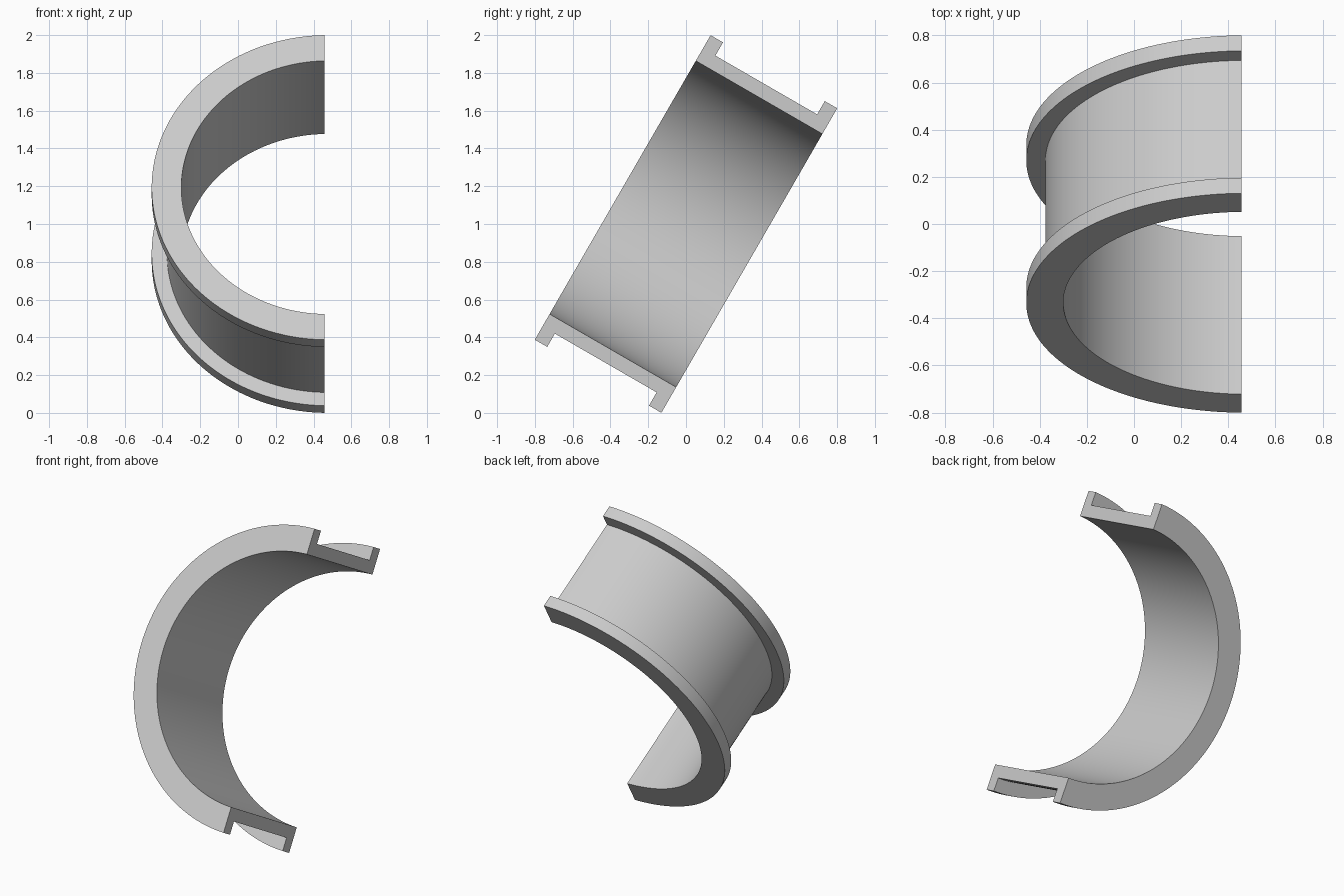
import bpy, bmesh
from math import radians, pi
from mathutils import Vector, Matrix

cube = bpy.data.objects.get("Cube")
if cube:
    bpy.data.objects.remove(cube)

# Plain grey metal
grey = bpy.data.materials.new("light_grey")
grey.use_nodes = True
colour = (0.6, 0.6, 0.6, 1)
grey.diffuse_color = colour
grey.node_tree.nodes["Principled BSDF"].inputs["Base Color"].default_value = colour

# Sizes of the half bearing shell
bore, groove, rim = 0.774, 0.85, 0.931
half_length, flange = 0.387, 0.076
kerf = 0.017    # the saw cut stops short of the shell's axis
tilt = radians(-30)

# Channel-shaped cross-section: (position along axis, radius)
inner = half_length - flange
section = [(-half_length, bore), (-half_length, rim), (-inner, rim), (-inner, groove),
           (inner, groove), (inner, rim), (half_length, rim), (half_length, bore)]

# Sweep the section through half a turn about the local y axis
bm = bmesh.new()
verts = [bm.verts.new((0, y, r)) for y, r in section]
edges = [bm.edges.new((verts[i - 1], verts[i])) for i in range(len(verts))]
bmesh.ops.spin(bm, geom=verts + edges, cent=(0, 0, 0), axis=(0, 1, 0),
               angle=-pi, steps=96)

# Trim the split face and close both ends
bmesh.ops.bisect_plane(bm, geom=bm.verts[:] + bm.edges[:] + bm.faces[:],
                       plane_co=(-kerf, 0, 0), plane_no=(1, 0, 0), clear_outer=True)
bmesh.ops.holes_fill(bm, edges=[e for e in bm.edges if e.is_boundary], sides=0)
bmesh.ops.recalc_face_normals(bm, faces=bm.faces[:])

# Tilt the shell and centre it
place = Matrix.Translation(Vector((0.457 + kerf, 0, 1))) @ Matrix.Rotation(tilt, 4, 'X')
bm.transform(place)

mesh = bpy.data.meshes.new("flanged_half_shell")
bm.to_mesh(mesh)
bm.free()
mesh.materials.append(grey)
shell = bpy.data.objects.new("flanged_half_shell", mesh)
bpy.context.collection.objects.link(shell)

bpy.ops.object.select_all(action='DESELECT')
shell.select_set(True)
bpy.context.view_layer.objects.active = shell
bpy.ops.object.shade_smooth_by_angle(angle=radians(30))
